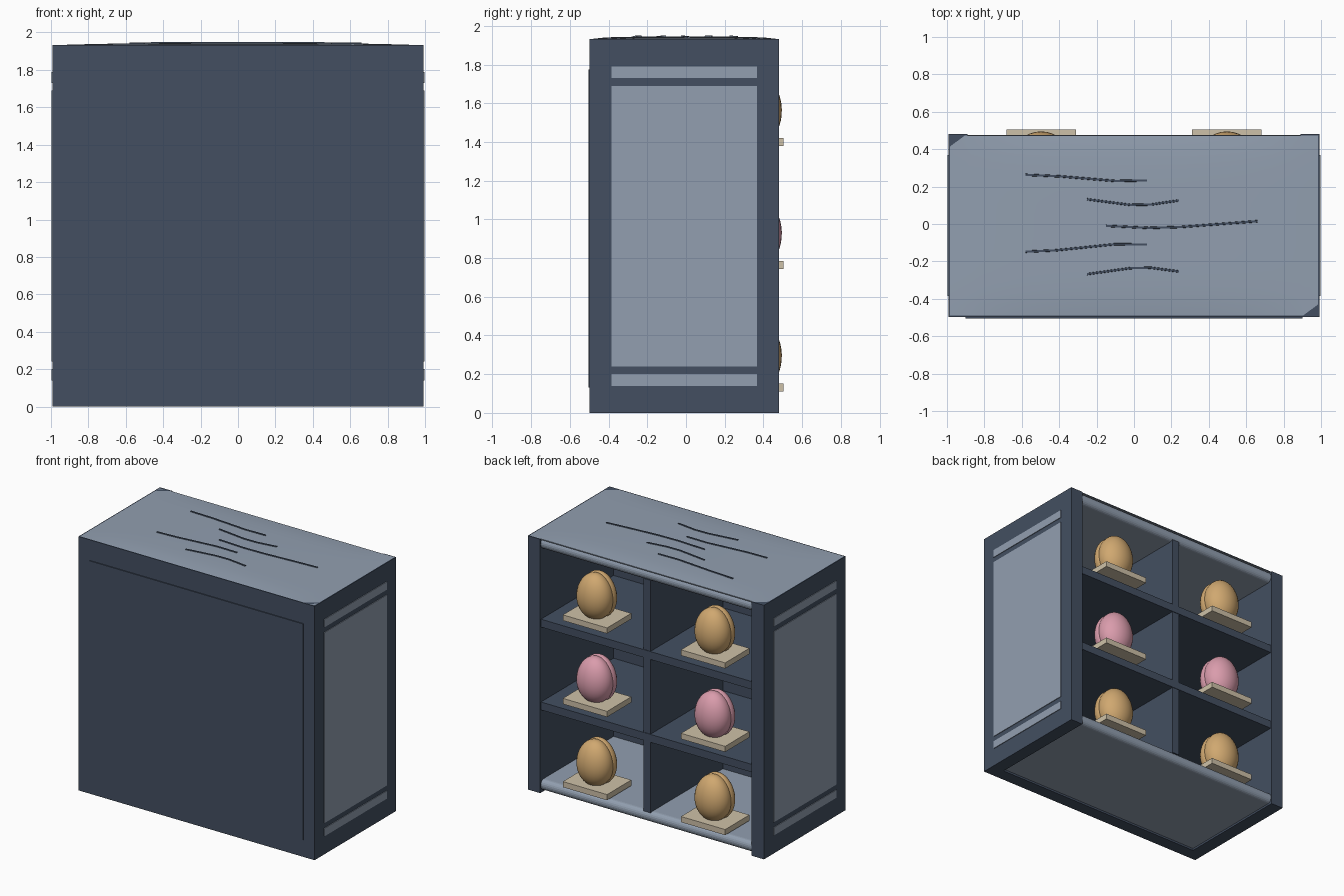
import bpy, bmesh, math
from mathutils import Vector

if "Cube" in bpy.data.objects:
    bpy.data.objects.remove(bpy.data.objects["Cube"])


def material(name, rgb):
    m = bpy.data.materials.new(name)
    lin = [((c / 255 + 0.055) / 1.055) ** 2.4 for c in rgb]
    m.diffuse_color = (*lin, 1)
    m.use_nodes = True
    m.node_tree.nodes["Principled BSDF"].inputs["Base Color"].default_value = m.diffuse_color
    return m


DARK = material("slate_blue", (67, 79, 97))
LIGHT = material("pale_blue_grey", (146, 159, 176))
TAN = material("golden_tan", (208, 168, 112))
PINK = material("dusty_pink", (218, 156, 172))
CREAM = material("cream_wood", (206, 193, 168))


def add_mesh(name, bm, mat, smooth=False):
    bmesh.ops.recalc_face_normals(bm, faces=bm.faces)
    me = bpy.data.meshes.new(name)
    bm.to_mesh(me)
    bm.free()
    me.materials.append(mat)
    for p in me.polygons:
        p.use_smooth = smooth
    ob = bpy.data.objects.new(name, me)
    bpy.context.collection.objects.link(ob)
    return ob


def box(name, x, y, z, mat):
    """Box from (min, max) ranges on each axis."""
    bm = bmesh.new()
    bmesh.ops.create_cube(bm, size=1)
    for v in bm.verts:
        v.co = Vector([r[0] if c < 0 else r[1] for c, r in zip(v.co, (x, y, z))])
    return add_mesh(name, bm, mat)


def rounded_slab(name, z0, z1):
    """Light board between the sides with a half-round open-side edge."""
    r = (z1 - z0) / 2
    d = 0.035
    pts = [(-0.42, z1), (-0.42, z0)]
    for i in range(11):
        a = -math.pi / 2 + math.pi * i / 10
        pts.append((0.44 + d * math.cos(a), z0 + r + r * math.sin(a)))
    bm = bmesh.new()
    face = bm.faces.new([bm.verts.new((-0.9, y, z)) for y, z in pts])
    ext = bmesh.ops.extrude_face_region(bm, geom=[face])
    for v in ext["geom"]:
        if isinstance(v, bmesh.types.BMVert):
            v.co.x = 0.9
    return add_mesh(name, bm, LIGHT)


def crown_z(x, y):
    u, v = abs(x / 0.985), abs((y + 0.008) / 0.482)
    return 1.932 + 0.012 * (1 - u ** 3) * (1 - v ** 6)


# Carcass: sides, closed front, raised front panel
for s, side in ((-1, "left"), (1, "right")):
    box(side + "_side", sorted((s * 0.89, s * 0.993)), (-0.498, 0.481), (0, 1.932), DARK)
    # Pale plates on the outer side
    for i, z in enumerate(((0.14, 0.2), (0.24, 1.69), (1.73, 1.79))):
        box(f"{side}_plate_{i + 1}", sorted((s * 0.992, s * 0.998)), (-0.385, 0.368), z, LIGHT)
box("front_wall", (-0.9, 0.9), (-0.498, -0.4), (0, 1.932), DARK)
box("front_panel", (-0.9, 0.9), (-0.505, -0.49), (0.13, 1.775), DARK)

# Top and bottom boards with rounded edges
rounded_slab("floor_board", 0.015, 0.095)
rounded_slab("ceiling_board", 1.85, 1.931)

# Slightly domed top
bm = bmesh.new()
bmesh.ops.create_grid(bm, x_segments=24, y_segments=16, size=1)
for v in bm.verts:
    x, y = v.co.x * 0.985, v.co.y * 0.482 - 0.008
    v.co = (x, y, crown_z(x, y))
rim = [e for e in bm.edges if e.is_boundary]
out = bmesh.ops.extrude_edge_only(bm, edges=rim)
for v in out["geom"]:
    if isinstance(v, bmesh.types.BMVert):
        v.co.z = 1.925
add_mesh("domed_top", bm, LIGHT, True)
top = bpy.data.objects["domed_top"]
bpy.context.view_layer.objects.active = top
top.select_set(True)
bpy.ops.object.shade_smooth_by_angle(angle=math.radians(30))

# Wood grain strips on the top
grains = (
    ((-0.58, 0.263), (-0.4, 0.255), (-0.1, 0.23), (0.07, 0.233)),
    ((-0.25, 0.132), (-0.02, 0.102), (0.09, 0.104), (0.24, 0.126)),
    ((-0.15, -0.01), (0.08, -0.021), (0.25, -0.016), (0.66, 0.015)),
    ((-0.58, -0.148), (-0.42, -0.141), (-0.1, -0.108), (0.07, -0.11)),
    ((-0.25, -0.268), (-0.02, -0.236), (0.09, -0.234), (0.24, -0.254)),
)
for i, path in enumerate(grains):
    bm = bmesh.new()
    rings = []
    for (ax, ay), (bx, by) in zip(path, path[1:]):
        for k in range(5 if bx == path[-1][0] else 4):
            x, y = ax + (bx - ax) * k / 4, ay + (by - ay) * k / 4
            z = crown_z(x, y)
            rings.append([bm.verts.new(c) for c in (
                (x, y - 0.007, z - 0.004), (x, y - 0.005, z + 0.005),
                (x, y + 0.005, z + 0.005), (x, y + 0.007, z - 0.004))])
    for p, q in zip(rings, rings[1:]):
        for j in range(4):
            bm.faces.new((p[j], p[(j + 1) % 4], q[(j + 1) % 4], q[j]))
    bm.faces.new(rings[0])
    bm.faces.new(rings[-1])
    add_mesh(f"grain_strip_{i + 1}", bm, DARK)

# Inner divider and shelves
box("divider", (-0.03, 0.03), (-0.41, 0.468), (0.09, 1.86), DARK)
for i, z in enumerate((0.69, 1.32)):
    box(f"shelf_{i + 1}", (-0.9, 0.9), (-0.41, 0.472), (z - 0.06, z), DARK)


def egg(name, x, y, z, size, mat):
    bm = bmesh.new()
    bmesh.ops.create_uvsphere(bm, u_segments=28, v_segments=18, radius=1)
    for v in bm.verts:
        taper = 1 - 0.06 * v.co.z
        v.co = (x + v.co.x * size[0] * taper, y + v.co.y * size[1] * taper,
                z + v.co.z * size[2])
    add_mesh(name, bm, mat, True)


# Trays, each holding an egg with a seam between its two shells
for row, (z, mat) in enumerate(((0.11, TAN), (0.743, PINK), (1.378, TAN))):
    for s, side in ((-1, "left"), (1, "right")):
        tag = f"{side}_{row + 1}"
        x = s * 0.497
        box("tray_" + tag, (x - 0.186, x + 0.186), (0.213, 0.505), (z, z + 0.043), CREAM)
        egg("egg_" + tag, x, 0.383, z + 0.193, (0.137, 0.112, 0.172), mat)
        egg("egg_back_shell_" + tag, x, 0.335, z + 0.19, (0.14, 0.085, 0.174), mat)
